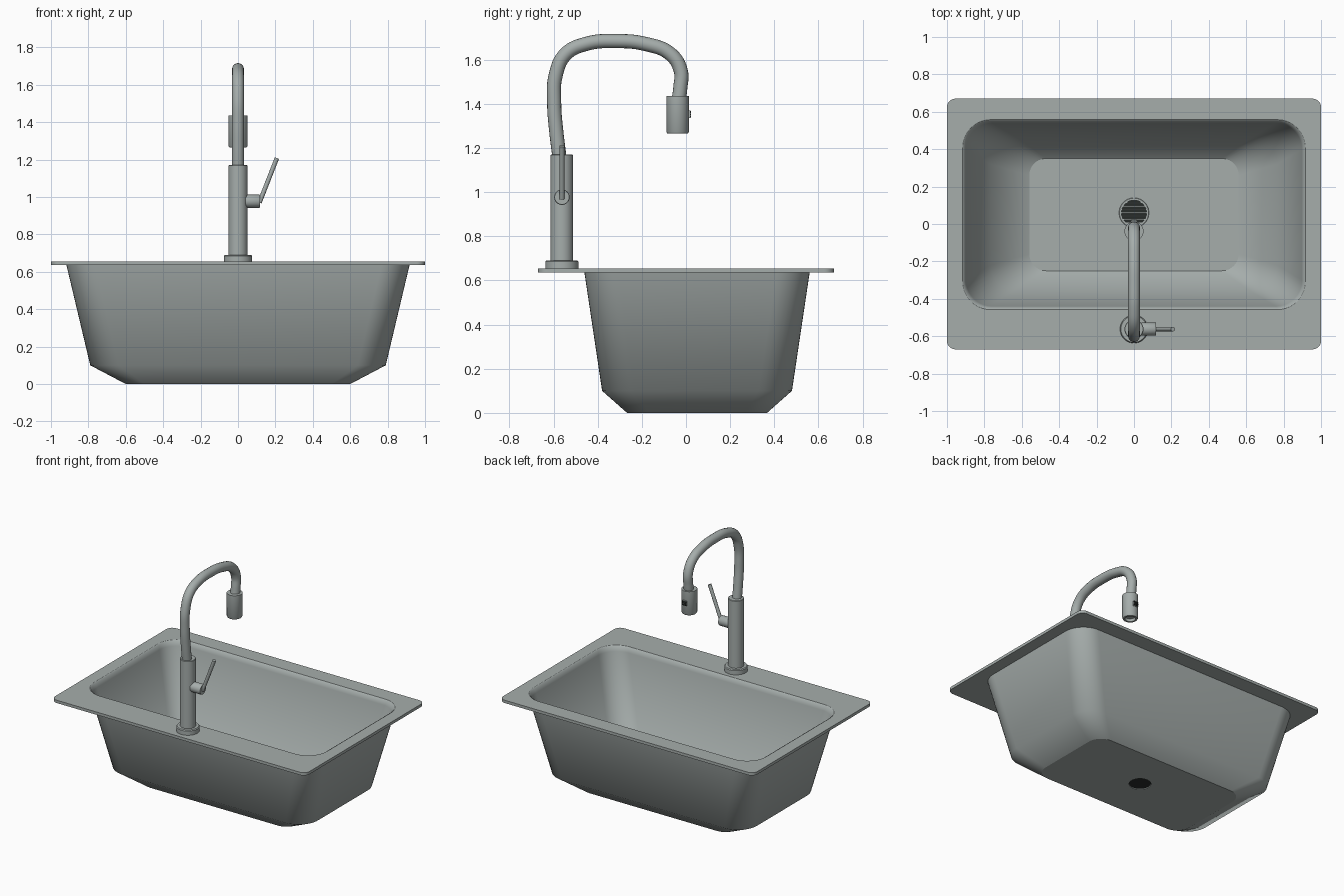
import bpy, bmesh, math
from mathutils import Vector

if "Cube" in bpy.data.objects:
    bpy.data.objects.remove(bpy.data.objects["Cube"])


def material(name, color):
    m = bpy.data.materials.new(name)
    m.use_nodes = True
    m.diffuse_color = color
    m.node_tree.nodes["Principled BSDF"].inputs["Base Color"].default_value = color
    return m


STEEL = material("brushed steel", (0.38, 0.42, 0.41, 1))
DARK = material("dark gap", (0.02, 0.025, 0.023, 1))


def finish(bm, name, mat):
    me = bpy.data.meshes.new(name)
    bmesh.ops.recalc_face_normals(bm, faces=bm.faces)
    bm.to_mesh(me)
    bm.free()
    ob = bpy.data.objects.new(name, me)
    bpy.context.collection.objects.link(ob)
    me.materials.append(mat)
    return ob


def smooth(ob, degrees=35):
    bpy.ops.object.select_all(action="DESELECT")
    ob.select_set(True)
    bpy.context.view_layer.objects.active = ob
    bpy.ops.object.shade_smooth_by_angle(angle=math.radians(degrees))


def rounded_loop(bm, z, hx, hy, cy, r, steps=10):
    """Rounded rectangle of vertices; a circle when hx = hy = r."""
    verts = []
    for q, (sx, sy) in enumerate(((1, 1), (-1, 1), (-1, -1), (1, -1))):
        for i in range(steps + 1):
            a = (q + i / steps) * math.pi / 2
            verts.append(bm.verts.new((sx * (hx - r) + r * math.cos(a),
                                       cy + sy * (hy - r) + r * math.sin(a), z)))
    return verts


def strip(bm, a, b):
    for i in range(len(a)):
        j = (i + 1) % len(a)
        bm.faces.new((a[i], a[j], b[j], b[i]))


def lathe(name, profile, location, mat=STEEL, segments=40, rotation=(0, 0, 0)):
    """Spin (radius, height) pairs around the local z axis; ends are capped."""
    bm = bmesh.new()
    rings = [[bm.verts.new((r * math.cos(k * math.tau / segments),
                            r * math.sin(k * math.tau / segments), z))
              for k in range(segments)] for r, z in profile]
    for a, b in zip(rings, rings[1:]):
        strip(bm, a, b)
    bm.faces.new(rings[0])
    bm.faces.new(rings[-1])
    ob = finish(bm, name, mat)
    ob.location, ob.rotation_euler = location, rotation
    smooth(ob)
    return ob


def box(name, size, location, mat):
    bm = bmesh.new()
    bmesh.ops.create_cube(bm, size=1)
    bmesh.ops.scale(bm, vec=size, verts=bm.verts)
    ob = finish(bm, name, mat)
    ob.location = location
    return ob


# Sink shell: one closed loft (z, half x, half y, centre y, corner radius, sharp)
CY, DRAIN_Y, DRAIN_R = 0.05, 0.06, 0.07
SHELL = [
    (0.0, DRAIN_R, DRAIN_R, DRAIN_Y, DRAIN_R, True),
    (0.0, 0.60, 0.317, CY, 0.10, True),
    (0.10, 0.79, 0.43, CY, 0.15, False),
    (0.635, 0.917, 0.51, CY, 0.15, True),
    (0.635, 1.0, 0.67, 0, 0.045, True),
    (0.655, 1.0, 0.67, 0, 0.045, True),
    (0.655, 0.917, 0.508, CY, 0.15, True),
    (0.648, 0.906, 0.498, CY, 0.14, False),
    (0.62, 0.898, 0.49, CY, 0.14, False),
    (0.115, 0.765, 0.41, CY, 0.14, False),
    (0.02, 0.56, 0.30, CY, 0.09, True),
    (0.02, DRAIN_R, DRAIN_R, DRAIN_Y, DRAIN_R, True),
]
bm = bmesh.new()
loops = [rounded_loop(bm, *row[:5]) for row in SHELL]
for a, b in zip(loops, loops[1:] + loops[:1]):
    strip(bm, a, b)
for f in bm.faces:
    f.smooth = True
for row, loop in zip(SHELL, loops):
    for i, v in enumerate(loop):
        edge = bm.edges.get((v, loop[(i + 1) % len(loop)]))
        edge.smooth = not row[5]
bmesh.ops.remove_doubles(bm, verts=bm.verts, dist=0.0001)
finish(bm, "sink_basin", STEEL)

# Drain: dark plug, collar and slats
lathe("drain_well", [(DRAIN_R, 0), (DRAIN_R, 0.006)], (0, DRAIN_Y, 0.006), DARK)
bm = bmesh.new()
collar = [rounded_loop(bm, z, r, r, DRAIN_Y, r)
          for z, r in ((0.02, 0.08), (0.025, 0.078), (0.025, 0.067), (0.012, 0.067))]
for a, b in zip(collar, collar[1:]):
    strip(bm, a, b)
bmesh.ops.remove_doubles(bm, verts=bm.verts, dist=0.0001)
smooth(finish(bm, "drain_collar", STEEL))
for k in range(-3, 4):
    y = k * 0.0175
    width = 2 * math.sqrt(0.068 ** 2 - y * y)
    box("drain_slat", (width, 0.007, 0.006), (0, DRAIN_Y + y, 0.018), STEEL)

# Faucet column
FY = -0.562
lathe("faucet_flange", [(0.075, 0), (0.075, 0.03), (0.07, 0.036)], (0, FY, 0.655))
lathe("faucet_column", [(0.051, 0), (0.051, 0.482), (0.048, 0.485)], (0, FY, 0.685))

# Handle hub and tilted lever
lathe("handle_hub", [(0.035, 0), (0.035, 0.075), (0.033, 0.078)],
      (0.04, FY, 0.977), rotation=(0, math.pi / 2, 0))
start, end = Vector((0.115, FY, 0.97)), Vector((0.208, FY, 1.208))
axis = end - start
lathe("handle_lever", [(0.012, 0), (0.012, axis.length)], start, segments=20,
      rotation=axis.to_track_quat("Z", "Y").to_euler())

# Gooseneck spout swept along a smooth path (y, z)
PATH = [(-0.572, 1.15), (-0.587, 1.27), (-0.597, 1.40), (-0.59, 1.53),
        (-0.545, 1.625), (-0.45, 1.672), (-0.32, 1.684), (-0.18, 1.67),
        (-0.07, 1.625), (-0.024, 1.55), (-0.026, 1.47), (-0.036, 1.40)]
curve = bpy.data.curves.new("spout_path", "CURVE")
curve.dimensions = "3D"
curve.bevel_depth, curve.bevel_resolution, curve.resolution_u = 0.032, 6, 8
curve.use_fill_caps = True
spline = curve.splines.new("BEZIER")
spline.bezier_points.add(len(PATH) - 1)
for p, (y, z) in zip(spline.bezier_points, PATH):
    p.co = (0, y, z)
    p.handle_left_type = p.handle_right_type = "AUTO"
spout = bpy.data.objects.new("spout", curve)
bpy.context.collection.objects.link(spout)
curve.materials.append(STEEL)
bpy.ops.object.select_all(action="DESELECT")
spout.select_set(True)
bpy.context.view_layer.objects.active = spout
bpy.ops.object.convert(target="MESH")
smooth(bpy.context.view_layer.objects.active)

# Spray head with recessed nozzle, and its button
HY = -0.038
lathe("spray_head", [(0.034, 0.02), (0.034, 0), (0.046, 0), (0.051, 0.008),
                     (0.051, 0.17), (0.03, 0.17)], (0, HY, 1.265))
box("button_mount", (0.032, 0.012, 0.034), (0, HY + 0.052, 1.352), STEEL)
for k in (-1, 0, 1):
    box("button_bar", (0.034, 0.006, 0.008), (0, HY + 0.058, 1.352 + k * 0.011), DARK)
